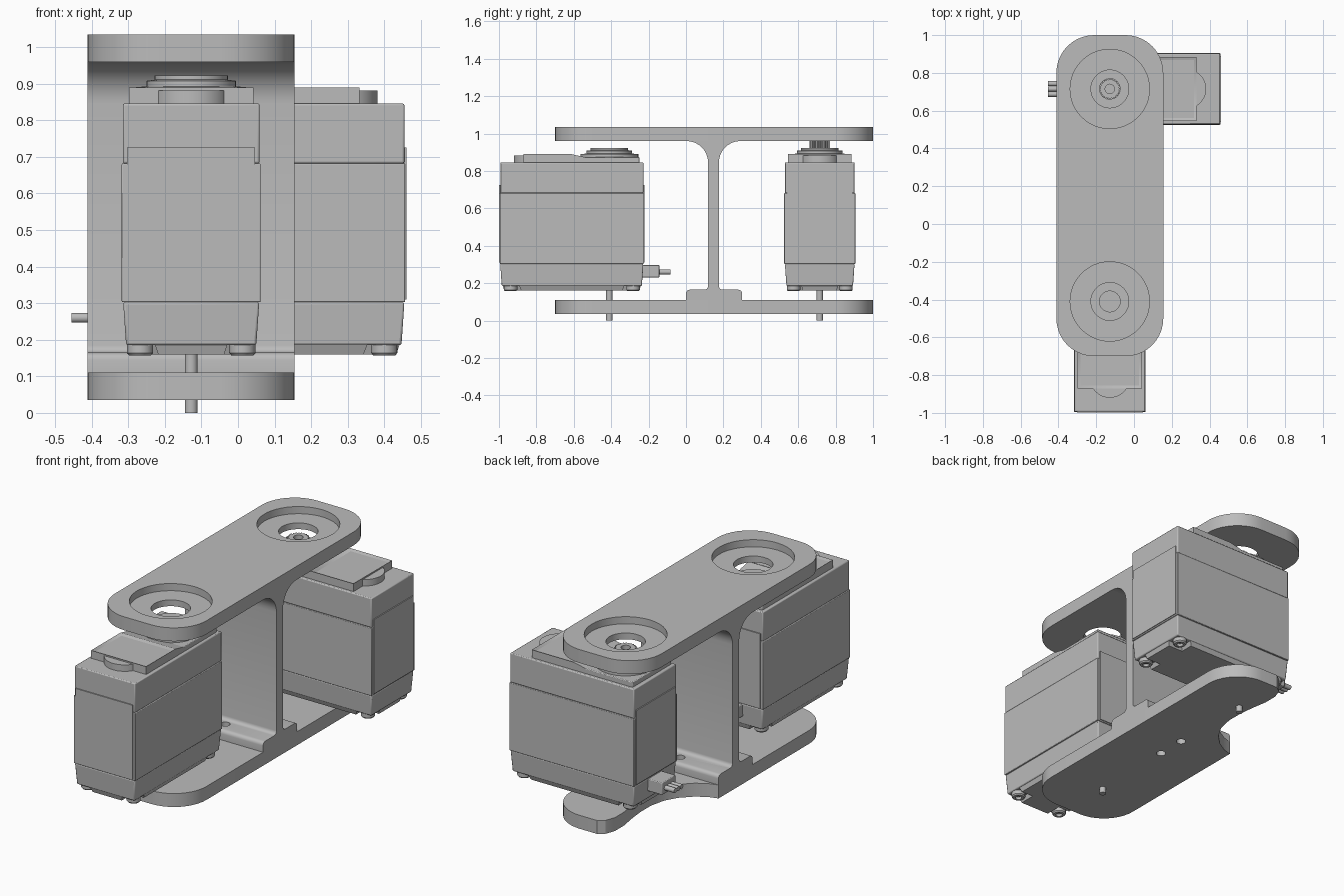
import bpy, bmesh, math
from mathutils import Matrix, Vector

if "Cube" in bpy.data.objects:
    bpy.data.objects.remove(bpy.data.objects["Cube"])

grey = bpy.data.materials.new("light_grey")
grey.diffuse_color = (0.5, 0.5, 0.5, 1)
grey.use_nodes = True
grey.node_tree.nodes["Principled BSDF"].inputs["Base Color"].default_value = grey.diffuse_color
CX, FRONT_Y, BACK_Y = -0.128, -0.41, 0.715      # the two motor axes


def finish(name, bm, mat=None, bevel=0.0, angle=30):
    if mat is not None:
        bm.transform(mat)
    bmesh.ops.recalc_face_normals(bm, faces=bm.faces)
    me = bpy.data.meshes.new(name)
    bm.to_mesh(me)
    bm.free()
    ob = bpy.data.objects.new(name, me)
    bpy.context.collection.objects.link(ob)
    me.materials.append(grey)
    bpy.ops.object.select_all(action='DESELECT')
    ob.select_set(True)
    bpy.context.view_layer.objects.active = ob
    bpy.ops.object.shade_smooth_by_angle(angle=math.radians(angle))
    if bevel:
        m = ob.modifiers.new("edge", 'BEVEL')
        m.width, m.segments = bevel, 2
    return ob


def prism(name, pts, z0, z1, mat=None, bevel=0.0):
    """Extrude a flat outline from z0 to z1."""
    bm = bmesh.new()
    f = bm.faces.new([bm.verts.new((x, y, z0)) for x, y in pts])
    r = bmesh.ops.extrude_face_region(bm, geom=[f])
    vs = [v for v in r['geom'] if isinstance(v, bmesh.types.BMVert)]
    bmesh.ops.translate(bm, verts=vs, vec=(0, 0, z1 - z0))
    return finish(name, bm, mat, bevel)


def box(name, x, y, z, mat=None, bevel=0.0, taper=0.0):
    """Box from ranges; taper pulls in the bottom edges."""
    bm = bmesh.new()
    bmesh.ops.create_cube(bm, size=1)
    for v in bm.verts:
        s = [c > 0 for c in v.co]
        t = 0 if s[2] else taper
        v.co = (x[1] - t if s[0] else x[0] + t, y[1] - t if s[1] else y[0] + t, z[s[2]])
    return finish(name, bm, mat, bevel)


def arc(cx, cy, r, a0, a1, n=10):
    return [(cx + r * math.cos(math.radians(a0 + (a1 - a0) * i / n)),
             cy + r * math.sin(math.radians(a0 + (a1 - a0) * i / n))) for i in range(n + 1)]


def disc(name, x, y, r, z0, z1, mat=None, n=48):
    return prism(name, arc(x, y, r, 0, 360 - 360 / n, n - 1), z0, z1, mat)


def lathe(name, prof, mat=None, n=48):
    """Closed (r, z) ring profile spun around the z axis."""
    bm = bmesh.new()
    rings = [[bm.verts.new((r * math.cos(2 * math.pi * i / n), r * math.sin(2 * math.pi * i / n), z))
              for r, z in prof] for i in range(n)]
    k = len(prof)
    for i in range(n):
        a, b = rings[i], rings[(i + 1) % n]
        for j in range(k):
            bm.faces.new((a[j], b[j], b[(j + 1) % k], a[(j + 1) % k]))
    return finish(name, bm, mat)


def cut(ob, cutters):
    bpy.context.view_layer.objects.active = ob
    for c in cutters:
        m = ob.modifiers.new("cut", 'BOOLEAN')
        m.operation, m.solver, m.object = 'DIFFERENCE', 'EXACT', c
        bpy.ops.object.modifier_apply(modifier=m.name)
        bpy.data.objects.remove(c)
    bpy.ops.object.select_all(action='DESELECT')
    ob.select_set(True)
    bpy.ops.object.shade_smooth_by_angle(angle=math.radians(30))


# ---- bracket ----
X0, X1, Y0, Y1, R = -0.411, 0.155, -0.7, 1.0, 0.2
front_end = arc(X0 + R, Y0 + R, R, 180, 270) + arc(X1 - R, Y0 + R, R, 270, 360)
right_back = arc(X1 - R, Y1 - R, R, 0, 90)
top = prism("top_plate", front_end + right_back + arc(X0 + R, Y1 - R, R, 90, 180), 0.96, 1.035)
cutters = []
for y in (FRONT_Y, BACK_Y):
    cutters += [disc("cutter", CX, y, 0.21, 0.995, 1.1), disc("cutter", CX, y, 0.1, 0.9, 1.1)]
cut(top, cutters)

# bottom plate with a cable cutout on the left rear side
notch = [(-0.15, 1.0), (-0.185, 0.975), (-0.205, 0.92), (-0.205, 0.84), (-0.19, 0.75),
         (-0.18, 0.66), (-0.18, 0.57), (-0.2, 0.48), (-0.24, 0.41), (-0.3, 0.35), (-0.36, 0.315), (X0, 0.3)]
base = prism("bottom_plate", front_end + right_back + notch, 0.035, 0.11)
cut(base, [disc("cutter", CX, y, 0.025, 0, 0.2, n=24) for y in (0.07, 0.235)])

# upright web with filleted top and a foot; profile (y, z) extruded along x
yz_to_x = Matrix(((0, 0, 1, 0), (1, 0, 0, 0), (0, 1, 0, 0), (0, 0, 0, 1)))
ya, yb, fr, sr = 0.118, 0.176, 0.115, 0.02
web = (arc(ya - fr, 0.96 - fr, fr, 90, 0) + arc(ya - sr, 0.165 + sr, sr, 0, -90, 4)
       + arc(0.02, 0.145, 0.02, 90, 180, 4) + [(0, 0.11), (0.3, 0.11)]
       + arc(0.28, 0.145, 0.02, 0, 90, 4) + arc(yb + sr, 0.165 + sr, sr, 270, 180, 4)
       + arc(yb + fr, 0.96 - fr, fr, 180, 90))
w = prism("web", web, X0, X1, yz_to_x)
cut(w, [disc("cutter", CX, y, 0.025, 0, 0.2, n=24) for y in (0.07, 0.235)])


# ---- motors: the shaft is at the local origin and the case runs along +x ----
def motor(tag, mat):
    def nm(s):
        return tag + "_" + s
    L0, L1, W = -0.182, 0.583, 0.19
    box(nm("lower_case"), (L0, L1), (-W + .004, W - .004), (0.185, 0.303), mat, 0.006, 0.008)
    box(nm("middle_case"), (L0 - .002, L1 + .002), (-W, W), (0.303, 0.682), mat, 0.003)
    box(nm("upper_case"), (L0, L1), (-W + .003, W - .003), (0.682, 0.846), mat, 0.005)
    # raised end panels
    for n, x in (("inner", L0), ("outer", L1)):
        box(nm(n + "_end_panel"), (x - .006, x + .006), (-W + .015, W - .015), (0.31, 0.725), mat)
    # underside slabs and corner screws
    box(nm("under_slab"), (L0 + .1, L1 - .1), (-W + .015, W - .015), (0.16, 0.19), mat, 0, 0.012)
    box(nm("under_slab_long"), (L0 + .012, L1 - .012), (-0.1, 0.1), (0.16, 0.19), mat, 0, 0.01)
    for i, x in enumerate((L0 + .055, L1 - .055)):
        for j, y in enumerate((-0.14, 0.14)):
            at = mat @ Matrix.Translation((x, y, 0))
            lathe(nm(f"screw_{i}{j}"), [(0.017, 0.157), (0.03, 0.157), (0.036, 0.164), (0.036, 0.19),
                                        (0.0, 0.19), (0.0, 0.172), (0.017, 0.172)][:4]
                  + [(0.005, 0.19), (0.005, 0.172), (0.017, 0.172)], mat @ Matrix.Translation((x, y, 0)), 20)
            disc(nm(f"screw_core_{i}{j}"), 0, 0, 0.012, 0.172, 0.19, at, 12)
    # gear cover: block, recessed label frame, rounded bump
    box(nm("gear_cover"), (L0 + .02, 0.46), (-0.17, 0.17), (0.84, 0.874), mat, 0.004)
    frame = box(nm("label_frame"), (0.2, 0.46), (-0.17, 0.17), (0.846, 0.89), mat)
    bm = bmesh.new()
    bm.from_mesh(frame.data)
    up = [f for f in bm.faces if f.normal.z > 0.9]
    bmesh.ops.inset_region(bm, faces=up, thickness=0.022)
    for v in up[0].verts:
        v.co.z -= 0.008
    bm.to_mesh(frame.data)
    bm.free()
    # sloped ramp from the frame down to the horn seat
    xz = mat @ Matrix(((1, 0, 0, 0), (0, 0, -1, 0), (0, 1, 0, 0), (0, 0, 0, 1)))
    prism(nm("ramp"), [(0.2, 0.86), (0.2, 0.889), (0.13, 0.874), (0.13, 0.86)], -0.17, 0.17, xz)
    disc(nm("cover_bump"), 0.405, 0, 0.105, 0.84, 0.882, mat)
    # output seat
    lathe(nm("output_ring"), [(0.055, 0.86), (0.155, 0.86), (0.155, 0.89), (0.122, 0.893),
                              (0.122, 0.908), (0.1, 0.911), (0.1, 0.922), (0.055, 0.922)], mat)
    disc(nm("output_floor"), 0, 0, 0.06, 0.86, 0.9, mat)
    # cable plug with three leads
    box(nm("plug"), (L0 - .085, L0 + .01), (-0.06, 0.06), (0.23, 0.298), mat, 0.004)
    out = mat @ Matrix(((0, 0, 1, 0), (1, 0, 0, 0), (0, 1, 0, 0), (0, 0, 0, 1)))
    for k in (-1, 0, 1):
        disc(nm(f"lead_{k + 1}"), k * 0.028, 0.26, 0.0135, -0.327, L0 - .08, out, 16)
    # pivot pin under the case
    disc(nm("pivot_pin"), 0, 0, 0.0175, 0, 0.165, mat, 24)


back = Matrix.Translation((CX, BACK_Y, 0))
motor("rear_motor", back)
motor("front_motor", Matrix.Translation((CX, FRONT_Y, 0)) @ Matrix.Rotation(-math.pi / 2, 4, 'Z'))

# splined output shaft on the rear motor
teeth = []
for i in range(96):
    a = 2 * math.pi * i / 96
    r = 0.056 if i % 4 < 2 else 0.049
    teeth.append((r * math.cos(a), r * math.sin(a)))
gear = prism("splined_shaft", teeth, 0.89, 0.962, back)
cut(gear, [disc("cutter", CX, BACK_Y, 0.025, 0.91, 1.0, n=24)])
